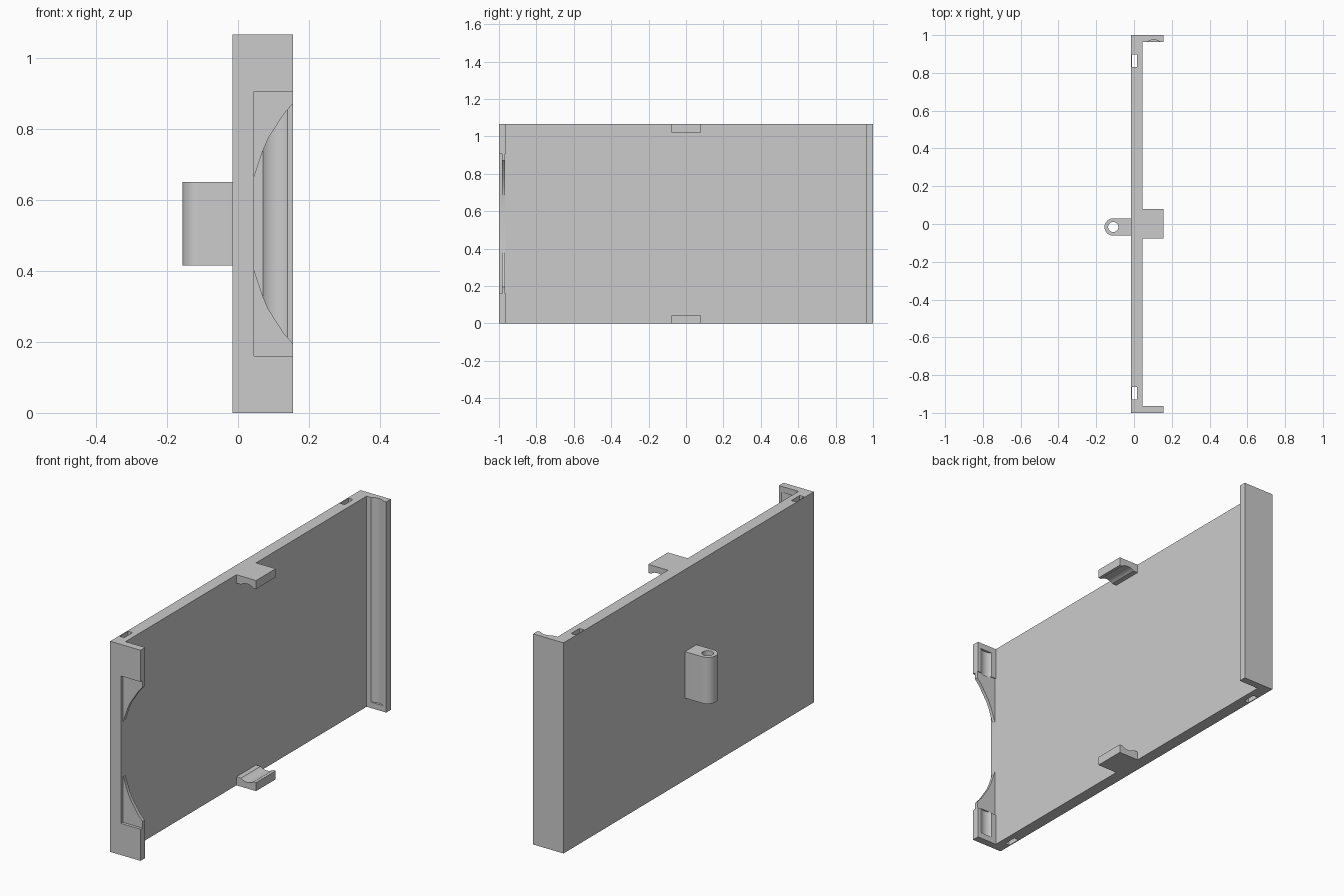
import bpy, bmesh, math

cube = bpy.data.objects.get("Cube")
if cube:
    bpy.data.objects.remove(cube, do_unlink=True)

GREY = bpy.data.materials.new("plain grey")
GREY.use_nodes = True
GREY.diffuse_color = (0.6, 0.6, 0.6, 1)
GREY.node_tree.nodes["Principled BSDF"].inputs["Base Color"].default_value = (0.6, 0.6, 0.6, 1)

HEIGHT = 1.065      # overall height
MID = HEIGHT / 2
BACK, FACE, RIM = -0.015, 0.045, 0.155   # panel back, panel face, rim edge
INNER = 0.963       # inner side of the end walls
GROOVE_X, GROOVE_R, GROOVE_OFF = 0.105, 0.057, 0.045


def prism(name, pts, lo, hi, axis="Z"):
    """Extrude a 2D outline along Z (outline in x, y) or Y (outline in x, z)."""
    def place(p, t):
        return (p[0], p[1], t) if axis == "Z" else (p[0], t, p[1])
    bm = bmesh.new()
    base = bm.faces.new([bm.verts.new(place(p, lo)) for p in pts])
    ext = bmesh.ops.extrude_face_region(bm, geom=[base])
    step = (0, 0, hi - lo) if axis == "Z" else (0, hi - lo, 0)
    bmesh.ops.translate(bm, vec=step,
                        verts=[g for g in ext["geom"] if isinstance(g, bmesh.types.BMVert)])
    bmesh.ops.recalc_face_normals(bm, faces=bm.faces)
    mesh = bpy.data.meshes.new(name)
    bm.to_mesh(mesh)
    bm.free()
    mesh.materials.append(GREY)
    obj = bpy.data.objects.new(name, mesh)
    bpy.context.collection.objects.link(obj)
    return obj


def rect(a0, a1, b0, b1):
    return [(a0, b0), (a1, b0), (a1, b1), (a0, b1)]


def arc(cx, cy, r, start, end, n):
    return [(cx + r * math.cos(start + (end - start) * i / n),
             cy + r * math.sin(start + (end - start) * i / n)) for i in range(n + 1)]


def circle(cx, cy, r, n=40):
    return arc(cx, cy, r, 0, math.tau, n)[:-1]


def cut(obj, cutters):
    """Subtract the cutters, bake the result and drop the cutters."""
    for c in cutters:
        c.hide_render = True
        mod = obj.modifiers.new("cut", "BOOLEAN")
        mod.operation, mod.solver, mod.object = "DIFFERENCE", "EXACT", c
    deps = bpy.context.evaluated_depsgraph_get()
    mesh = bpy.data.meshes.new_from_object(obj.evaluated_get(deps))
    obj.modifiers.clear()
    obj.data = mesh
    for c in cutters:
        bpy.data.objects.remove(c, do_unlink=True)


# Panel with both end walls as one channel outline
channel = [(BACK, -1), (RIM, -1), (RIM, -INNER), (FACE, -INNER),
           (FACE, INNER), (RIM, INNER), (RIM, 1), (BACK, 1)]
panel = prism("panel_with_end_walls", channel, 0, HEIGHT)

cutters = []
# Long groove in the back wall, open at the top
groove_y = INNER - GROOVE_OFF
cutters.append(prism("back_groove", circle(GROOVE_X, groove_y, GROOVE_R), 0.03, HEIGHT + 0.1))
# Short closed pockets in the front wall corners
for lo, hi in ((0.03, 0.165), (HEIGHT - 0.165, HEIGHT - 0.03)):
    cutters.append(prism("front_pocket", circle(GROOVE_X, -groove_y, GROOVE_R), lo, hi))
# Thin the middle of the front wall on both sides
window = rect(FACE, RIM + 0.1, 0.16, HEIGHT - 0.16)
cutters.append(prism("outer_recess", window, -1.1, -0.985, "Y"))
cutters.append(prism("inner_recess", window, -0.968, -0.9, "Y"))
# Curved finger opening through the thinned wall
half = [(FACE, 0.13), (0.07, 0.205), (0.085, 0.24), (0.13, 0.31), (RIM, 0.338), (RIM + 0.05, 0.338)]
opening = [(x, MID + d) for x, d in half] + [(x, MID - d) for x, d in reversed(half)]
cutters.append(prism("finger_opening", opening, -1.1, -0.9, "Y"))
# Narrow slots running the full height of the panel
for y0, y1 in ((0.83, 0.897), (-0.93, -0.863)):
    cutters.append(prism("slot", rect(-0.01, 0.015, y0, y1), -0.1, HEIGHT + 0.1))
cut(panel, cutters)

# Top and bottom clips, each with a rounded groove facing inwards
parts = [panel]
for name, lo, hi, side in (("bottom_clip", 0, 0.043, 1), ("top_clip", HEIGHT - 0.043, HEIGHT, -1)):
    clip = prism(name, rect(FACE, RIM, lo, hi), -0.077, 0.08, "Y")
    edge = hi if side > 0 else lo
    cut(clip, [prism("clip_groove", circle(GROOVE_X, edge + side * GROOVE_OFF, GROOVE_R),
                     -0.2, 0.2, "Y")])
    parts.append(clip)

# Hinge knuckle on the rear of the panel
PIN_X, PIN_Y, PIN_R = -0.11, -0.016, 0.046
outline = [(BACK, PIN_Y + PIN_R)] + \
    arc(PIN_X, PIN_Y, PIN_R, math.pi / 2, math.pi * 1.5, 24) + [(BACK, PIN_Y - PIN_R)]
knuckle = prism("hinge_knuckle", outline, 0.415, 0.65)
cut(knuckle, [prism("pin_hole", circle(PIN_X, PIN_Y, 0.027, 32), 0.3, 0.8)])
parts.append(knuckle)

# Smooth the curved faces, keep the edges sharp
bpy.ops.object.select_all(action="DESELECT")
for obj in parts:
    obj.select_set(True)
bpy.context.view_layer.objects.active = panel
bpy.ops.object.shade_smooth_by_angle(angle=math.radians(25))
